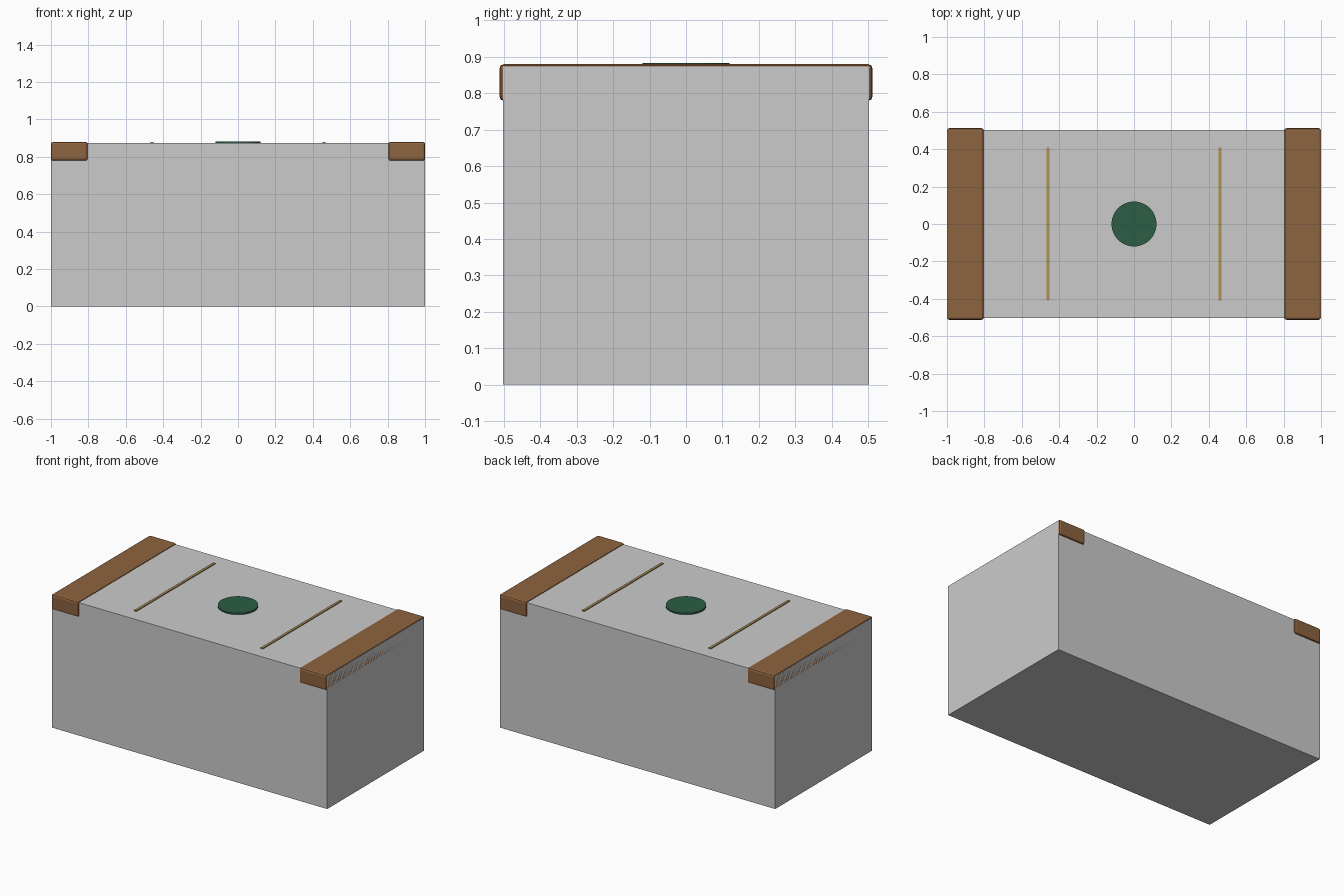
import bpy

if "Cube" in bpy.data.objects:
    bpy.data.objects.remove(bpy.data.objects["Cube"])


def material(name, rgb):
    m = bpy.data.materials.new(name)
    m.diffuse_color = (*rgb, 1)
    m.use_nodes = True
    m.node_tree.nodes["Principled BSDF"].inputs["Base Color"].default_value = m.diffuse_color
    return m


def finish(ob, name, mat=None, bevel=0.0, segments=2):
    ob.name = name
    if mat:
        ob.data.materials.append(mat)
    if bevel:
        b = ob.modifiers.new("bevel", "BEVEL")
        b.width = bevel
        b.segments = segments
    return ob


def box(name, lo, hi, mat=None, bevel=0.0):
    bpy.ops.mesh.primitive_cube_add(size=1, location=[(a + b) / 2 for a, b in zip(lo, hi)])
    ob = bpy.context.object
    ob.scale = [b - a for a, b in zip(lo, hi)]
    bpy.ops.object.transform_apply(location=False, rotation=False, scale=True)
    return finish(ob, name, mat, bevel)


wood = material("wood", (0.27, 0.125, 0.05))
dark_wood = material("dark_wood", (0.09, 0.035, 0.02))
brass = material("brass", (0.42, 0.29, 0.09))
green = material("green", (0.025, 0.11, 0.06))

# Main block and the dark top panel flush within it
box("body", (-1, -0.502, 0), (1, 0.502, 0.873))
box("top_panel", (-0.9, -0.5015, 0.80), (0.9, 0.5015, 0.8725), dark_wood)

# Rounded wooden end caps and thin inlay strips, one per side
for side, s in (("left", -1), ("right", 1)):
    x0, x1 = sorted((s * 0.803, s * 1.0))
    box(side + "_end_cap", (x0, -0.512, 0.779), (x1, 0.512, 0.880), wood, 0.012)
    box(side + "_inlay_strip", (s * 0.46 - 0.008, -0.41, 0.865),
        (s * 0.46 + 0.008, 0.41, 0.879), brass)

# Round green pad in the middle
bpy.ops.mesh.primitive_cylinder_add(vertices=48, radius=0.12, depth=0.018, location=(0, 0, 0.874))
finish(bpy.context.object, "round_pad", green)
bpy.ops.object.shade_smooth_by_angle()
